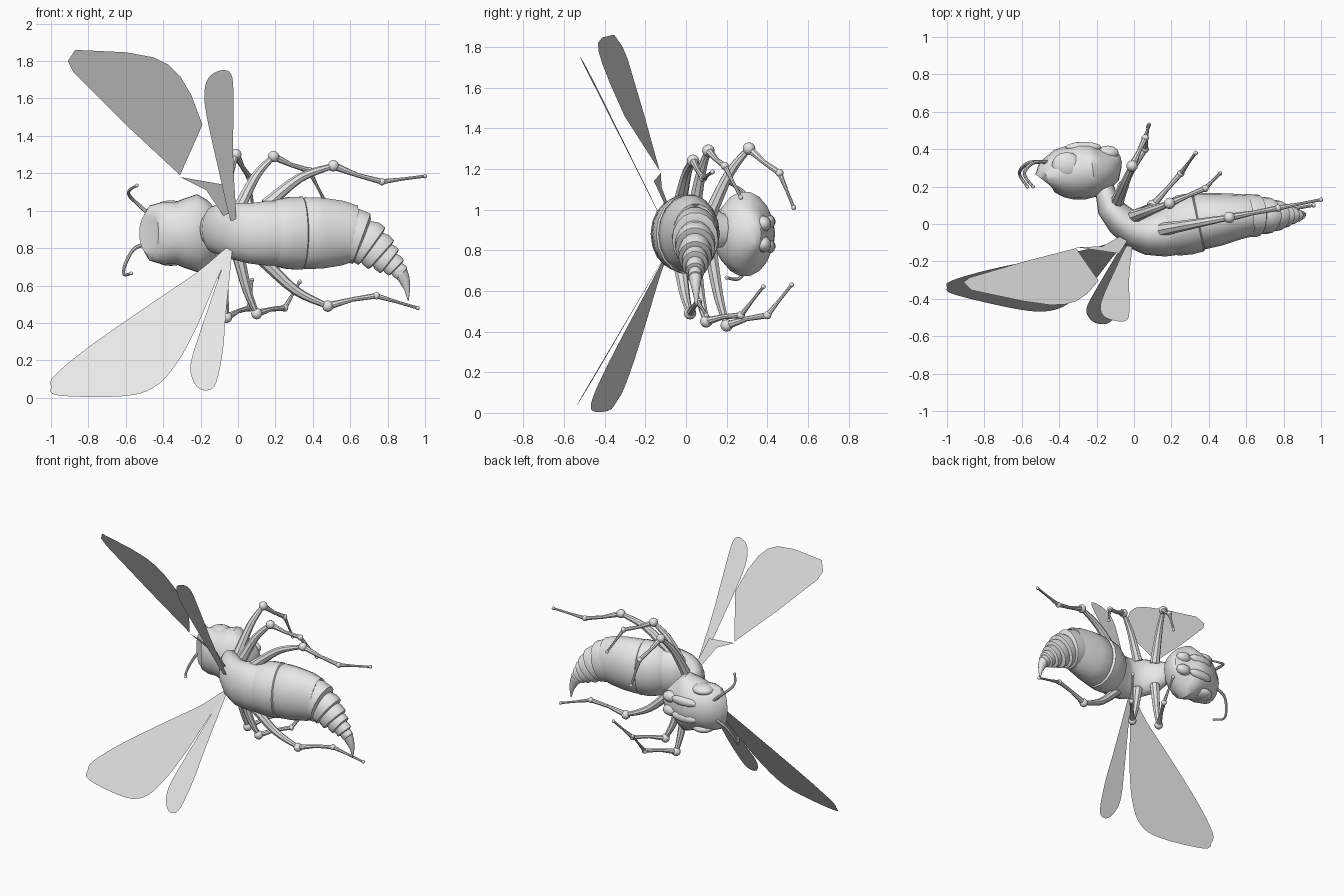
import bpy
import bmesh
import math
from mathutils import Vector

old = bpy.data.objects.get("Cube")
if old:
    bpy.data.objects.remove(old, do_unlink=True)

GREY = (0.8, 0.8, 0.8, 1)
material = bpy.data.materials.new("plain grey")
material.use_nodes = True
material.diffuse_color = GREY
material.node_tree.nodes["Principled BSDF"].inputs["Base Color"].default_value = GREY


def finish(name, bm, closed=True, angle=40):
    """Turn a bmesh into a shaded object with the shared material."""
    if closed:
        bmesh.ops.recalc_face_normals(bm, faces=bm.faces[:])
    mesh = bpy.data.meshes.new(name)
    bm.to_mesh(mesh)
    bm.free()
    mesh.materials.append(material)
    obj = bpy.data.objects.new(name, mesh)
    bpy.context.collection.objects.link(obj)
    bpy.ops.object.select_all(action="DESELECT")
    obj.select_set(True)
    bpy.context.view_layer.objects.active = obj
    bpy.ops.object.shade_smooth_by_angle(angle=math.radians(angle))
    return obj


def add_loft(bm, stations, sides=18):
    """Skin ellipses along a path; each station is x, y, z, side radius, upright radius."""
    centres = [Vector(s[:3]) for s in stations]
    rings = []
    for i, s in enumerate(stations):
        before = centres[max(i - 1, 0)]
        after = centres[min(i + 1, len(centres) - 1)]
        along = (after - before).normalized()
        side = Vector((0, 0, 1)).cross(along).normalized()
        upright = along.cross(side)
        ring = []
        for k in range(sides):
            a = math.tau * k / sides
            ring.append(bm.verts.new(centres[i] + side * s[3] * math.cos(a) + upright * s[4] * math.sin(a)))
        rings.append(ring)
    for lower, upper in zip(rings, rings[1:]):
        for k in range(sides):
            n = (k + 1) % sides
            bm.faces.new((lower[k], lower[n], upper[n], upper[k]))
    bm.faces.new(rings[0])
    bm.faces.new(rings[-1])


def add_ball(bm, centre, radii, segments=10):
    made = bmesh.ops.create_uvsphere(bm, u_segments=segments, v_segments=segments // 2 + 1, radius=1)
    for v in made["verts"]:
        v.co = Vector(centre) + Vector(c * r for c, r in zip(v.co, radii))


def add_tube(bm, points, radii, sides=8):
    add_loft(bm, [(*p, r, r) for p, r in zip(points, radii)], sides)


def loft(name, stations):
    bm = bmesh.new()
    add_loft(bm, stations)
    return finish(name, bm)


def spline(points, steps=5, closed=False):
    """Smooth a short list of points into a denser path."""
    pts = [Vector(p) for p in points]
    n = len(pts)
    path = []
    for i in range(n if closed else n - 1):
        if closed:
            a, b, c, d = (pts[(i + k) % n] for k in (-1, 0, 1, 2))
        else:
            a, b, c, d = (pts[min(max(i + k, 0), n - 1)] for k in (-1, 0, 1, 2))
        for k in range(steps):
            t = k / steps
            path.append(b + (c - a) * t / 2 + (a * 2 - b * 5 + c * 4 - d) * t * t / 2
                        + (b * 3 - a - c * 3 + d) * t ** 3 / 2)
    return path if closed else path + [pts[-1]]


# Head, with side eyes and a pair of jaws
MID = 0.88
head_profile = [
    (-.48, .23, .06, .11), (-.465, .25, .09, .15), (-.4, .27, .13, .17),
    (-.34, .275, .145, .165), (-.28, .285, .155, .19), (-.22, .29, .145, .21),
    (-.17, .3, .125, .18), (-.13, .32, .1, .13), (-.09, .345, .05, .08), (-.07, .35, .02, .04),
]
loft("head", [(x, y, MID, ry, rz) for x, y, ry, rz in head_profile])
for label, sign in (("left", 1), ("right", -1)):
    bm = bmesh.new()
    add_ball(bm, (-.36, .315, MID + sign * .14), (.08, .07, .035), 16)
    finish(label + "_eye", bm)
    bm = bmesh.new()
    add_ball(bm, (-.14, .38, MID + sign * .05), (.06, .04, .04), 12)
    finish(label + "_jaw", bm)
    bm = bmesh.new()
    add_ball(bm, (-.27, .41, MID + sign * .06), (.1, .03, .035), 12)
    finish(label + "_cheek", bm)

# Neck and thorax
loft("thorax", [
    (-.17, .24, .89, .05, .06), (-.15, .16, .9, .055, .09), (-.13, .09, .9, .07, .125),
    (-.07, .02, .9, .085, .145), (0, -.03, .89, .1, .155), (.07, -.05, .88, .115, .165),
    (.15, -.045, .88, .13, .175), (.23, -.03, .88, .135, .175),
])

# Abdomen plates overlap towards the tail
loft("abdomen_front", [
    (.15, -.04, MID, .11, .14), (.2, -.03, MID, .145, .18), (.27, -.005, MID, .163, .195),
    (.34, .01, MID, .16, .198), (.36, .015, MID, .13, .17),
])
loft("abdomen_rear", [
    (.31, .01, MID, .13, .17), (.36, .015, MID, .152, .195), (.45, .025, MID, .142, .192),
    (.56, .04, MID, .122, .175), (.62, .045, .875, .112, .155), (.6, .045, .875, .09, .13),
])

# Curved tail of tapering rings
tail = [
    (.55, .89, .12), (.66, .85, .145), (.715, .81, .125), (.765, .765, .105),
    (.81, .73, .082), (.845, .695, .06), (.875, .665, .043),
]
for i, ((x0, z0, r0), (x1, z1, r1)) in enumerate(zip(tail, tail[1:])):
    dx, dz = x1 - x0, z1 - z0
    flat = 0.78
    rows = [(-.25, r1 * .85), (.4, r1 * 1.02), (1, r1), (1.1, r1 * .8)]
    loft("tail_ring_%d" % i, [(x0 + dx * t, .045, z0 + dz * t, r * flat, r) for t, r in rows])
loft("stinger", [
    (.865, .045, .68, .035, .04), (.89, .047, .63, .025, .03),
    (.905, .05, .58, .014, .016), (.91, .05, .52, .003, .003),
])

# Antennae
antennae = {
    "left": [(-.44, .33, .95), (-.53, .33, 1.03), (-.58, .29, 1.08), (-.58, .25, 1.11), (-.54, .2, 1.135)],
    "right": [(-.45, .33, .83), (-.55, .33, .8), (-.6, .3, .72), (-.61, .26, .66), (-.57, .2, .665)],
}
for label, points in antennae.items():
    bm = bmesh.new()
    path = spline(points)
    add_tube(bm, path, [.011 - .004 * i / len(path) for i in range(len(path))])
    add_ball(bm, path[-1], (.01, .01, .01))
    finish(label + "_antenna", bm)

# Legs: hip, knee, ankle, foot
legs = {
    "left_front_leg": [(-.09, .12, .98), (-.01, .31, 1.3), (.06, .46, 1.18), (.08, .53, 1.01)],
    "left_middle_leg": [(0, .04, 1), (.19, .11, 1.29), (.38, .19, 1.215), (.46, .27, 1.06)],
    "left_hind_leg": [(.15, -.03, 1.03), (.51, .035, 1.24), (.77, .085, 1.155), (1, .13, 1.185)],
    "right_front_leg": [(-.09, .12, .8), (-.06, .2, .43), (.06, .4, .48), (.075, .52, .63)],
    "right_middle_leg": [(0, .04, .77), (.1, .1, .45), (.25, .27, .48), (.33, .38, .62)],
    "right_hind_leg": [(.13, -.03, .74), (.48, .02, .49), (.74, .06, .545), (.96, .1, .48)],
}
for name, joints in legs.items():
    hip, knee, ankle, foot = map(Vector, joints)
    outward = Vector((0, 0, .04 if hip.z > MID else -.04))
    bm = bmesh.new()
    thigh = spline([hip, hip.lerp(knee, .5) + outward, knee], 4)
    add_tube(bm, thigh, [.036 - .022 * i / 8 for i in range(len(thigh))])
    add_tube(bm, [knee, knee.lerp(ankle, .5) - outward * .2, ankle], (.021, .012, .015))
    add_tube(bm, [ankle, ankle.lerp(foot, .5), foot], (.014, .008, .008))
    for joint, size in ((knee, .031), (ankle, .02), (foot, .012)):
        add_ball(bm, joint, (size, size, size))
    finish(name, bm)


def wing(name, outline, offset, slope_x, slope_z, rounded=True):
    """Flat membrane drawn in x and z, lying on a sloping plane."""
    points = [(x, offset + slope_x * x + slope_z * z, z) for x, z in outline]
    bm = bmesh.new()
    path = spline(points, 4, closed=True) if rounded else points
    face = bm.faces.new([bm.verts.new(p) for p in path])
    face.normal_update()
    if face.normal.y > 0:
        face.normal_flip()
    finish(name, bm, closed=False)


# Wings; the left forewing is torn into a blade and a root piece
wing("right_forewing", [
    (-.03, .82), (-.22, .67), (-.5, .48), (-.8, .27), (-.98, .12), (-1, .06), (-.96, .012),
    (-.62, .008), (-.45, .055), (-.33, .18), (-.22, .38), (-.11, .64),
], -.6, -.224, .63)
wing("left_forewing_blade", [
    (-.31, 1.19), (-.6, 1.46), (-.88, 1.74), (-.91, 1.8), (-.87, 1.86), (-.6, 1.847),
    (-.45, 1.82), (-.37, 1.78), (-.31, 1.72), (-.25, 1.62), (-.19, 1.46),
], .433, -.24, -.535, rounded=False)
wing("left_forewing_root", [
    (-.31, 1.18), (-.17, 1.11), (-.07, .96), (-.02, .94), (-.08, 1.14),
], .433, -.24, -.535, rounded=False)
wing("left_hindwing", [
    (-.04, .95), (-.1, 1.2), (-.17, 1.52), (-.178, 1.65), (-.145, 1.725), (-.07, 1.752),
    (-.03, 1.71), (-.025, 1.55), (-.025, 1.25), (-.01, .95),
], .36, -.05, -.505)
wing("right_hindwing", [
    (-.04, .82), (-.09, .68), (-.2, .36), (-.25, .2), (-.25, .12), (-.215, .055),
    (-.16, .04), (-.115, .085), (-.08, .26), (-.065, .45), (-.03, .8),
], -.564, -.03, .594)
